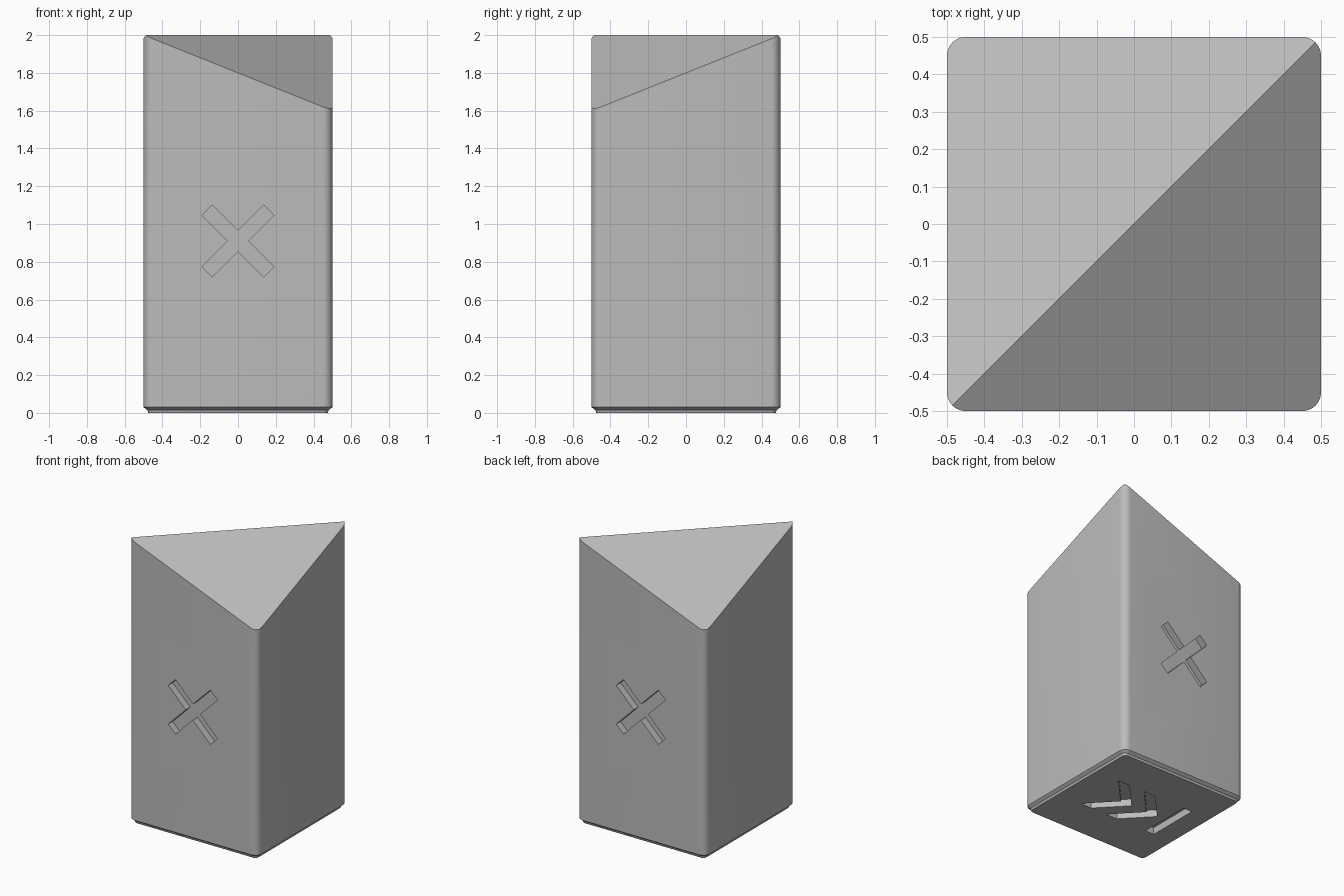
import bpy, bmesh, math
from mathutils import Matrix, Vector

default = bpy.data.objects.get("Cube")
if default:
    bpy.data.objects.remove(default, do_unlink=True)

grey = bpy.data.materials.new("plain grey")
grey.use_nodes = True
colour = (0.5, 0.5, 0.5, 1)
grey.diffuse_color = colour
grey.node_tree.nodes["Principled BSDF"].inputs["Base Color"].default_value = colour


def add_object(name, bm):
    bmesh.ops.recalc_face_normals(bm, faces=bm.faces)
    mesh = bpy.data.meshes.new(name)
    bm.to_mesh(mesh)
    bm.free()
    mesh.materials.append(grey)
    ob = bpy.data.objects.new(name, mesh)
    bpy.context.collection.objects.link(ob)
    return ob


def rounded_square(bm, inset, z, steps=8):
    """Ring of vertices: unit square with round corners, pulled in by inset."""
    radius, ring = 0.05 - inset, []
    for corner in range(4):
        for i in range(steps + 1):
            a = math.pi / 2 * (corner + i / steps)
            mid = math.pi / 2 * (corner + 0.5)
            cx, cy = math.copysign(0.45, math.cos(mid)), math.copysign(0.45, math.sin(mid))
            ring.append(bm.verts.new((cx + radius * math.cos(a), cy + radius * math.sin(a), z)))
    return ring


def prism(name, outline, depth, matrix):
    """Cutter: outline extruded by depth to both sides of its plane."""
    bm = bmesh.new()
    face = bm.faces.new([bm.verts.new((x, y, -depth)) for x, y in outline])
    top = bmesh.ops.extrude_face_region(bm, geom=[face])["geom"]
    bmesh.ops.translate(bm, vec=(0, 0, 2 * depth),
                        verts=[v for v in top if isinstance(v, bmesh.types.BMVert)])
    bm.transform(matrix)
    return add_object(name, bm)


# Column with a stepped foot
bm = bmesh.new()
rings = [rounded_square(bm, inset, z) for inset, z in
         ((0.025, 0), (0.02, 0.015), (0.012, 0.02), (0, 0.03), (0, 2.2))]
for low, high in zip(rings, rings[1:]):
    for i in range(len(low)):
        j = (i + 1) % len(low)
        bm.faces.new((low[i], low[j], high[j], high[i]))
bm.faces.new(rings[0][::-1])
bm.faces.new(rings[-1])

# Roof slopes falling from the diagonal ridge
for side in (1, -1):
    cut = bmesh.ops.bisect_plane(bm, geom=bm.verts[:] + bm.edges[:] + bm.faces[:],
                                 plane_co=(0, 0, 2), clear_outer=True,
                                 plane_no=Vector((0.4 * side, -0.4 * side, 1)).normalized())
    edges = [e for e in cut["geom_cut"] if isinstance(e, bmesh.types.BMEdge) and e.is_boundary]
    bmesh.ops.contextual_create(bm, geom=edges)
column = add_object("column", bm)

# Engraved crosses on front and back
w, r = 0.039, 0.231
arm = [(w, w), (w, r), (-w, r)]
cross = [(x * c - y * s, x * s + y * c) for c, s in ((1, 0), (0, 1), (-1, 0), (0, -1)) for x, y in arm]
cutters = []
for name, y in (("front_cross_cutter", -0.5), ("back_cross_cutter", 0.5)):
    matrix = (Matrix.Translation((0, y, 0.91)) @ Matrix.Rotation(math.pi / 2, 4, 'X')
              @ Matrix.Rotation(math.pi / 4, 4, 'Z'))
    cutters.append(prism(name, cross, 0.05, matrix))

# Engraved chevrons and bar underneath
chevron = [(0.02, 0), (0.2, 0.19), (0.29, 0.19), (0.11, 0), (0.29, -0.19), (0.2, -0.19)]
bar = [(-0.325, -0.19), (-0.255, -0.19), (-0.255, 0.19), (-0.325, 0.19)]
for name, outline, shift in (("rear_chevron_cutter", chevron, 0),
                             ("front_chevron_cutter", chevron, -0.215), ("bar_cutter", bar, 0)):
    cutters.append(prism(name, outline, 0.05, Matrix.Translation((shift, 0, 0))))

bpy.context.view_layer.objects.active = column
for cutter in cutters:
    mod = column.modifiers.new(cutter.name, 'BOOLEAN')
    mod.object, mod.operation, mod.solver = cutter, 'DIFFERENCE', 'EXACT'
    bpy.ops.object.modifier_apply(modifier=mod.name)
    bpy.data.objects.remove(cutter, do_unlink=True)

bpy.ops.object.select_all(action='DESELECT')
column.select_set(True)
bpy.ops.object.shade_smooth_by_angle(angle=math.radians(20))
